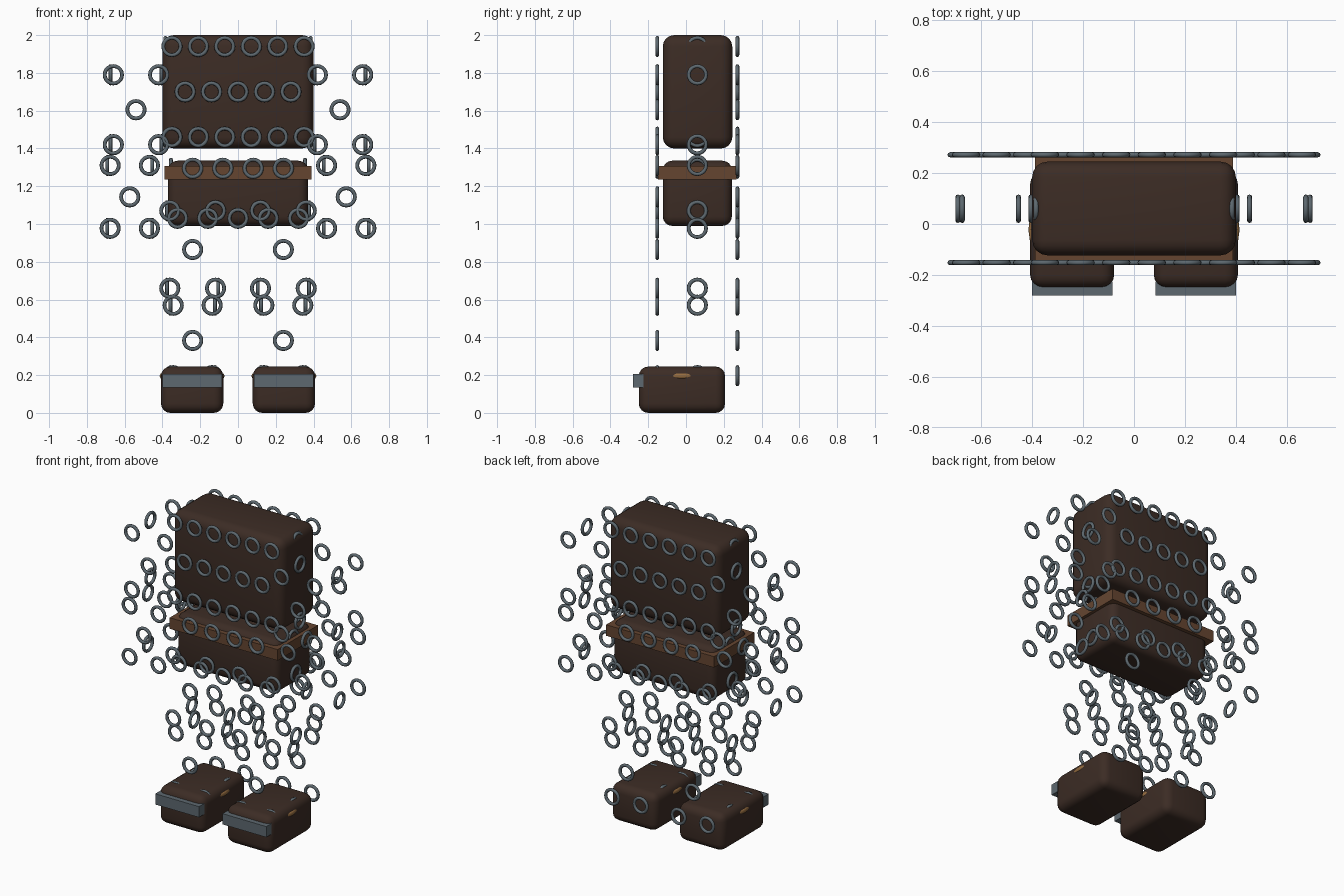
import bpy, math
from mathutils import Matrix, Vector

if "Cube" in bpy.data.objects:
    bpy.data.objects.remove(bpy.data.objects["Cube"])

YC, DY = 0.06, 0.212        # mid plane of the suit and half depth of the mail


def material(name, rgb):
    m = bpy.data.materials.new(name)
    m.diffuse_color = (*rgb, 1)
    m.use_nodes = True
    m.node_tree.nodes["Principled BSDF"].inputs["Base Color"].default_value = m.diffuse_color
    return m


leather = material("dark_leather", (0.045, 0.025, 0.018))
strap = material("belt_leather", (0.13, 0.06, 0.03))
steel = material("steel", (0.11, 0.14, 0.16))
bronze = material("bronze", (0.30, 0.15, 0.05))


def box(name, lo, hi, mat, bevel=0):
    lo, hi = Vector(lo), Vector(hi)
    bpy.ops.mesh.primitive_cube_add(size=1, location=(lo + hi) / 2)
    o = bpy.context.object
    o.name = name
    o.scale = hi - lo
    bpy.ops.object.transform_apply(location=False, rotation=False, scale=True)
    o.data.materials.append(mat)
    if bevel:
        b = o.modifiers.new("round", 'BEVEL')
        b.width, b.segments = bevel, 4
        bpy.ops.object.shade_smooth()
    return o


# shared ring mesh, axis along z
bpy.ops.mesh.primitive_torus_add(major_radius=0.046, minor_radius=0.01,
                                 major_segments=20, minor_segments=8)
first = bpy.context.object
bpy.ops.object.shade_smooth()
ring_mesh = first.data
ring_mesh.materials.append(steel)
bpy.data.objects.remove(first)


def ring(name, x, y, z, axis):
    o = bpy.data.objects.new(name, ring_mesh)
    turn = Matrix.Rotation(math.pi / 2, 4, 'X' if axis == 'Y' else 'Y')
    o.matrix_world = Matrix.Translation((x, y, z)) @ turn
    bpy.context.collection.objects.link(o)


def mail_row(name, cx, z, count, step):
    # same row on front and back
    for i in range(count):
        for s in (-1, 1):
            ring(name, cx + (i - (count - 1) / 2) * step, YC + s * DY, z, 'Y')


def mail_sides(name, cx, z, half):
    for s in (-1, 1):
        ring(name, cx + s * half, YC, z, 'X')


# padded body and belt
box("torso", (-0.4, -0.123, 1.4), (0.4, 0.245, 2.0), leather, 0.06)
box("hips", (-0.37, -0.123, 0.99), (0.37, 0.243, 1.335), leather, 0.05)
box("belt", (-0.39, -0.148, 1.235), (0.39, 0.268, 1.307), strap)

# torso and hip mail
for z, n in ((1.94, 6), (1.70, 5), (1.46, 6)):
    mail_row("torso_mail", 0, z, n, 0.14)
    if n == 6:
        mail_sides("torso_mail", 0, z, 0.385)
mail_row("hip_mail", 0, 1.295, 4, 0.16)
mail_row("hip_mail", 0, 1.03, 5, 0.16)
mail_sides("hip_mail", 0, 1.295, 0.355)

# limb sleeves: name, centre x, top z, bottom z, half width
limbs = (("upper_arm_mail", 0.54, 1.79, 1.42, 0.12),
         ("forearm_mail", 0.573, 1.31, 0.977, 0.104),
         ("thigh_mail", 0.24, 1.07, 0.66, 0.121),
         ("shin_mail", 0.24, 0.57, 0.197, 0.103))
for name, cx, top, bottom, half in limbs:
    for s in (-1, 1):
        for z in (top, bottom):
            mail_row(name, s * cx, z, 2, 2 * half)
            mail_sides(name, s * cx, z, half + 0.015)
        mail_row(name, s * cx, (top + bottom) / 2, 1, 0)

# boots with toe plates and ankle bands
for s in (-1, 1):
    c = s * 0.243
    box("boot", (c - 0.165, -0.25, 0), (c + 0.165, 0.207, 0.245), leather, 0.05)
    box("toe_plate", (c - 0.158, -0.281, 0.135), (c + 0.158, -0.225, 0.205), steel)
    bpy.ops.mesh.primitive_torus_add(location=(c, -0.022, 0.195), major_radius=0.155,
                                     minor_radius=0.017, major_segments=24, minor_segments=8)
    band = bpy.context.object
    band.name = "ankle_band"
    band.data.materials.append(bronze)
    bpy.ops.object.shade_smooth()
